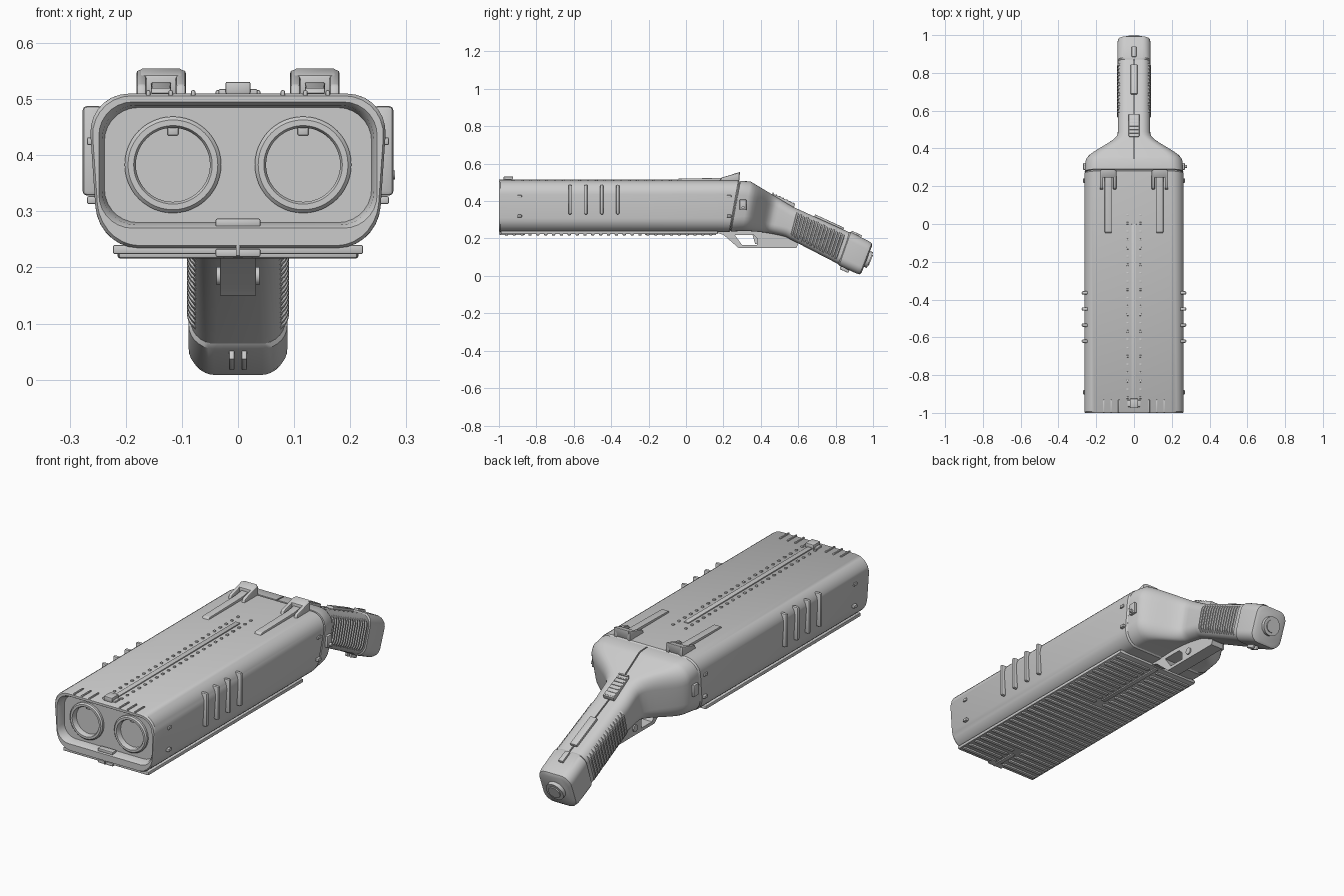
import bpy, bmesh
from math import sin, cos, pi
from mathutils import Matrix, Vector

old = bpy.data.objects.get("Cube")
if old:
    bpy.data.objects.remove(old)

color = (.6, .6, .6, 1)
gray = bpy.data.materials.new("plain_gray")
gray.use_nodes = True
gray.diffuse_color = color
gray.node_tree.nodes["Principled BSDF"].inputs["Base Color"].default_value = color

SIDES = {"right": -1, "left": 1}
signs = list(SIDES.values())
TOP, BOTTOM, BORE_X, BORE_Z = .51, .235, .116, .383
LENGTHWISE, CROSSWISE = Vector((0, 1, 0)), Vector((1, 0, 0))


def activate(obj):
    bpy.ops.object.select_all(action="DESELECT")
    obj.select_set(True)
    bpy.context.view_layer.objects.active = obj


def finish(name, bm, cutters=(), bevel=0):
    """Turn a bmesh into an object, then bevel, cut and shade it."""
    bmesh.ops.recalc_face_normals(bm, faces=bm.faces)
    if bevel:
        bmesh.ops.bevel(bm, geom=bm.edges[:], offset=bevel, segments=2, profile=.5, affect="EDGES")
    mesh = bpy.data.meshes.new(name)
    bm.to_mesh(mesh)
    bm.free()
    mesh.materials.append(gray)
    obj = bpy.data.objects.new(name, mesh)
    bpy.context.collection.objects.link(obj)
    activate(obj)
    for cutter in cutters:
        modifier = obj.modifiers.new("cut", "BOOLEAN")
        modifier.operation, modifier.solver, modifier.object = "DIFFERENCE", "EXACT", cutter
        bpy.ops.object.modifier_apply(modifier=modifier.name)
        bpy.data.objects.remove(cutter)
        activate(obj)
    bpy.ops.object.shade_smooth_by_angle(angle=.6)
    return obj


def ring(top, bottom, half_width, radius, taper=0, steps=8):
    """Rounded rectangle between a top and a bottom (y, z) point, narrower below."""
    top, bottom = Vector(top), Vector(bottom)
    height = (top - bottom).length
    points = []
    for quarter, (side, up) in enumerate([(1, 1), (-1, 1), (-1, -1), (1, -1)]):
        for step in range(steps):
            angle = (quarter + step / (steps - 1)) * pi / 2
            level = .5 + (up * (height / 2 - radius) + radius * sin(angle)) / height
            x = (side * (half_width - radius) + radius * cos(angle)) * (1 - taper * (1 - level))
            points.append((x, *bottom.lerp(top, level)))
    return points


def loft(name, rings, cutters=()):
    bm = bmesh.new()
    loops = [[bm.verts.new(point) for point in points] for points in rings]
    for near, far in zip(loops, loops[1:]):
        for i in range(len(near)):
            bm.faces.new((near[i - 1], near[i], far[i], far[i - 1]))
    bm.faces.new(loops[0])
    bm.faces.new(loops[-1])
    return finish(name, bm, cutters)


def boxes(name, centers, size, bevel=.003, tilt=0):
    """One object made of equal boxes."""
    bm = bmesh.new()
    for center in centers:
        placed = Matrix.Translation(center) @ Matrix.Rotation(tilt, 4, "X")
        bmesh.ops.create_cube(bm, size=1, matrix=placed @ Matrix.Diagonal((*size, 1)))
    return finish(name, bm, bevel=bevel)


def plate(name, outline, half_width, x=0, cutters=(), bevel=0):
    """Side (y, z) outline extruded across x."""
    bm = bmesh.new()
    face = bm.faces.new([bm.verts.new((x - half_width, *point)) for point in outline])
    extruded = bmesh.ops.extrude_face_region(bm, geom=[face])["geom"]
    verts = [item for item in extruded if isinstance(item, bmesh.types.BMVert)]
    bmesh.ops.translate(bm, vec=CROSSWISE * half_width * 2, verts=verts)
    return finish(name, bm, cutters, bevel)


def rod(name, center, radius, depth, axis):
    bm = bmesh.new()
    turn = Vector((0, 0, 1)).rotation_difference(axis).to_matrix().to_4x4()
    bmesh.ops.create_cone(bm, cap_ends=True, segments=40, radius1=radius, radius2=radius,
                          depth=depth, matrix=Matrix.Translation(center) @ turn)
    return finish(name, bm)


def lathe(name, profile, x, z, sides=48):
    """(radius, y) profile turned about a lengthwise axis."""
    angles = [2 * pi * i / sides for i in range(sides)]
    return loft(name, [[(x + r * cos(a), y, z + r * sin(a)) for a in angles] for r, y in profile])


def smooth(t):
    t = min(max(t, 0), 1)
    return t * t * (3 - 2 * t)


# Main housing with a recessed front face and two bores
def housing_ring(y, inset=0, slant=0):
    return ring((y, TOP - inset), (y - slant, BOTTOM + inset), .268 - inset, .075, .07)


def recess_ring(y, inset):
    return ring((y, .495 - inset), (y, .27 + inset), .248 - inset, .06)


bores = [rod("bore_cutter", (sign * BORE_X, -.93, BORE_Z), .075, .2, LENGTHWISE) for sign in signs]
loft("housing", [recess_ring(-.96, .01), recess_ring(-.99, .006), recess_ring(-1, 0),
                 housing_ring(-1, .004), housing_ring(-.993),
                 housing_ring(.28, slant=.05), housing_ring(.287, .005, .05)], bores)

# Barrel mouths: a collar, a deep bore, and a domed core with a stepped tip
for side, sign in SIDES.items():
    collar = [(.086, -.95), (.086, -.97), (.08, -.976), (.07, -.976), (.066, -.97), (.066, -.87)]
    dome = [(.036 + .026 * cos(a), -.89 - .03 * sin(a)) for a in (0, pi / 6, pi / 3, pi / 2)]
    tip = [(.036, -.9), (.026, -.9), (.024, -.91), (.002, -.925)]
    lathe(side + "_barrel", collar + dome + tip, sign * BORE_X, BORE_Z)
    boxes(side + "_barrel_key", [(sign * BORE_X, -.93, .445)], (.02, .06, .02))

# Rear shell: shoulder narrowing into a slanted grip, with a seam along its top
neck_top, neck_bottom = Vector((.57, .37)), Vector((.53, .21))
butt_top, butt_bottom = Vector((.88, .23)), Vector((.82, .06))
hip_top, hip_bottom = Vector((.345, .505)), Vector((.3, .24))


def grip_ring(t, half_width, inset=0, radius=.045):
    top, bottom = neck_top.lerp(butt_top, t), neck_bottom.lerp(butt_bottom, t)
    edge = (top - bottom).normalized() * inset
    return ring(top - edge, bottom + edge, half_width, radius)


def shoulder_ring(t):
    narrow = smooth(t / .65)
    bottom = hip_bottom.lerp(neck_bottom, t)
    bottom.y = hip_bottom.y + (neck_bottom.y - hip_bottom.y) * t * t
    return ring(hip_top.lerp(neck_top, t), bottom, .262 - .176 * narrow,
                .08 - .03 * narrow, .07 * (1 - narrow))


seam_line = [Vector((.29, TOP)), hip_top, neck_top, butt_top]
lift, sink = Vector((0, .03)), Vector((0, -.008))
seam = plate("seam_cutter", [p + lift for p in seam_line] + [p + sink for p in reversed(seam_line)], .003)
loft("rear_shell", [housing_ring(.27, .01, .05), housing_ring(.289, .01, .05), housing_ring(.291, .002, .05)]
     + [shoulder_ring(i / 14) for i in range(15)] + [grip_ring(1, .084)], [seam])

# Ribbed grip wrap
RIBS = 15
wrap = []
for rib in range(RIBS):
    for part, half_width in ((0, .083), (.2, .091), (.6, .091), (.8, .083)):
        wrap.append(grip_ring(.08 + .86 * (rib + part) / RIBS, half_width, .012, .035))
loft("grip_wrap", wrap)

# Grip end cap with a round plug and small catches
loft("grip_cap", [grip_ring(.97, .08), grip_ring(1, .088, -.005), grip_ring(1.31, .088),
                  grip_ring(1.37, .084, .004), grip_ring(1.39, .07, .015)])
grip_axis = Vector((0, .92, -.38))
GRIP_TILT = -.43
for name, radius, depth in (("cap_plug", .045, .03), ("cap_plug_core", .03, .04)):
    rod(name, (0, .97, .09), radius, depth, grip_axis)
boxes("cap_catch", [(0, .91, .22)], (.024, .06, .02), tilt=GRIP_TILT)
boxes("cap_feet", [(sign * .011, .85, .04) for sign in signs], (.01, .05, .03), tilt=GRIP_TILT)

# Thumb slide with ridges, and the long latch behind it
boxes("thumb_slide", [(0, .52, .4)], (.056, .13, .026), tilt=GRIP_TILT)
boxes("thumb_ridges", [(0, .465 + .018 * i, .44 - .009 * i) for i in range(7)], (.05, .008, .01),
      bevel=.002, tilt=GRIP_TILT)
boxes("top_latch", [(0, .765, .287)], (.036, .17, .014), tilt=GRIP_TILT)

# Trigger guard and trigger
opening = plate("guard_cutter", [(.26, .22), (.3, .165), (.38, .165), (.38, .2), (.36, .22)], .1)
plate("trigger_guard", [(.1, .25), (.2, .22), (.28, .15), (.59, .15), (.6, .17), (.54, .23), (.4, .26)],
      .032, cutters=[opening])
plate("trigger", [(.35, .24), (.38, .24), (.38, .17), (.37, .17)], .012)
rod("guard_button", (0, .43, .185), .016, .076, CROSSWISE)

# Ribbed underside: full ribs in the middle, split ribs around a spine at the ends
boxes("bottom_plate", [(0, -.41, .232)], (.446, 1.16, .016))
rib_rows = [-.96 + .042 * i for i in range(27)]
middle, ends = rib_rows[4:17], rib_rows[:4] + rib_rows[17:]
boxes("bottom_ribs", [(0, y, .225) for y in middle], (.43, .018, .018), bevel=.005)
boxes("bottom_split_ribs", [(sign * .118, y, .225) for sign in signs for y in ends],
      (.19, .018, .018), bevel=.005)
boxes("front_bottom_spine", [(0, -.92, .224)], (.022, .12, .012))
boxes("rear_bottom_spine", [(0, -.03, .224)], (.022, .38, .012))

# Front lip details
boxes("front_lip", [(0, -.98, z) for z in (.226, .28)], (.08, .03, .014))
boxes("front_lip_rib", [(0, -.996, .238)], (.008, .008, .035), bevel=.002)

# Raised bars, bolts and switches on both sides
boxes("side_bars", [(sign * .259, -.62 + .085 * i, .408) for sign in signs for i in range(4)],
      (.036, .018, .16), bevel=.008)
boxes("side_bolts", [(sign * .26, y, z) for sign in signs for y in (-.89, .23) for z in (.32, .425)],
      (.018, .024, .014))
boxes("side_switches", [(sign * .262, .305, .38) for sign in signs], (.014, .036, .055))
rod("side_button", (.267, .305, .365), .008, .026, CROSSWISE)

# Top rail with rows of studs, front sight and front fins
boxes("top_rail", [(0, -.485, TOP)], (.026, .97, .01))
boxes("rail_studs", [(sign * .034, -.92 + .044 * i, TOP) for sign in signs for i in range(23)],
      (.012, .012, .012))
boxes("front_sight", [(0, -.95, .52)], (.044, .05, .022))
boxes("front_sight_base", [(0, -.95, TOP)], (.07, .035, .016))
boxes("front_fins", [(sign * (.08 + .04 * i), -.965, TOP) for sign in signs for i in range(3)],
      (.008, .07, .012))

# Pair of rear sights: long ramp inside a raised hood
for side, sign in SIDES.items():
    x = sign * .137
    plate(side + "_sight_ramp", [(-.05, TOP), (-.04, .52), (.2, .524), (.27, .533), (.27, TOP)],
          .018, x, bevel=.003)
    for edge in signs:
        plate(side + "_sight_hood", [(.18, .506), (.19, .526), (.285, .553), (.285, .506)],
              .009, x + edge * .035, bevel=.005)
    plate(side + "_sight_back", [(.245, .506), (.245, .543), (.29, .556), (.28, .506)],
          .038, x, bevel=.005)
